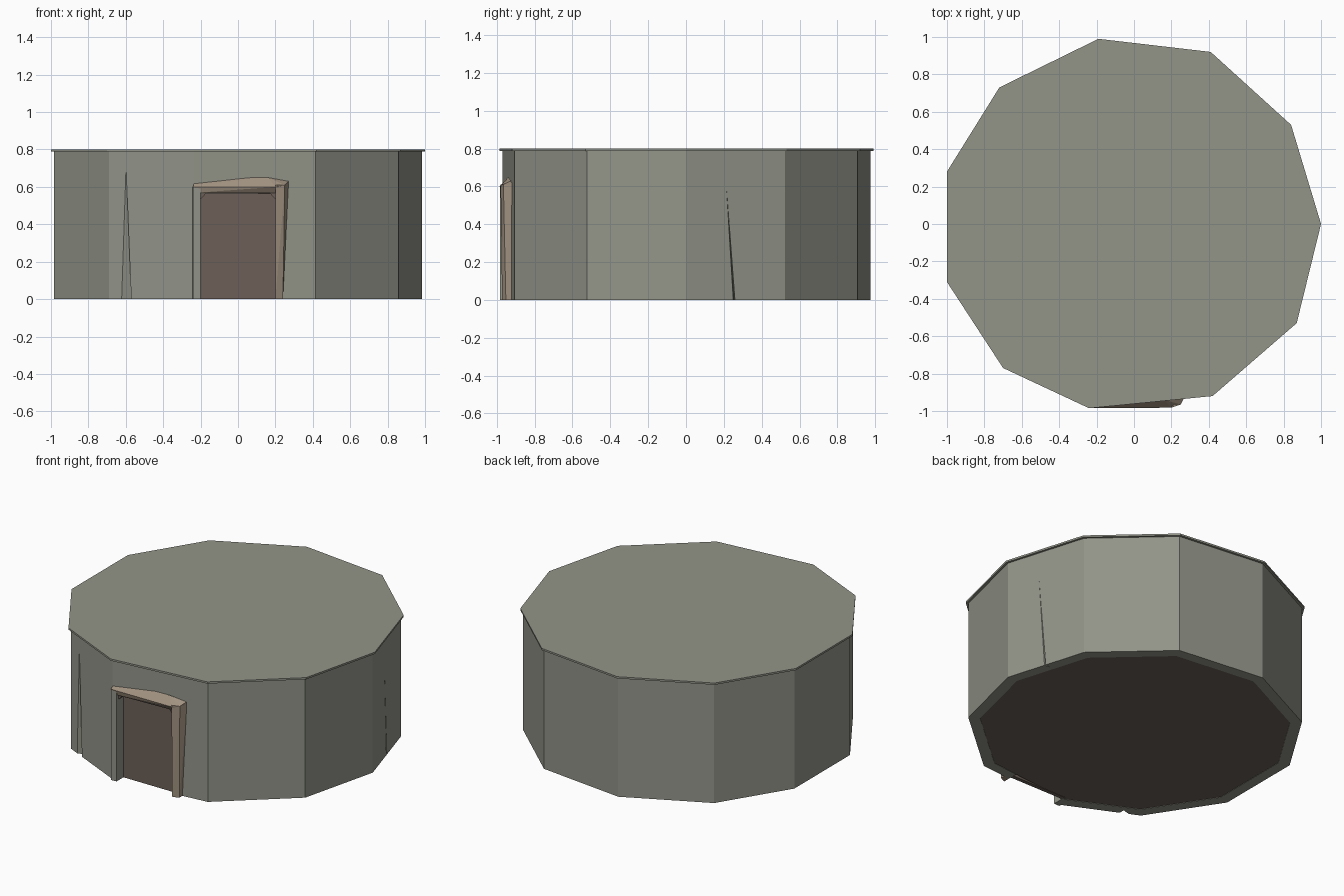
import bpy, bmesh

if "Cube" in bpy.data.objects:
    bpy.data.objects.remove(bpy.data.objects["Cube"])

# Uneven eleven-sided plan
PLAN = [(1, 0), (0.84, 0.53), (0.41, 0.92), (-0.19, 0.99), (-0.72, 0.73), (-1, 0.28),
        (-1, -0.31), (-0.70, -0.77), (-0.24, -0.985), (0.42, -0.92), (0.87, -0.53)]


def material(name, rgb):
    m = bpy.data.materials.new(name)
    m.diffuse_color = (*rgb, 1)
    m.use_nodes = True
    m.node_tree.nodes["Principled BSDF"].inputs["Base Color"].default_value = m.diffuse_color
    return m


STONE = material("stone", (0.29, 0.30, 0.25))
TRIM = material("trim", (0.36, 0.29, 0.22))
WOOD = material("door_brown", (0.15, 0.115, 0.095))


def finish(name, bm, mat):
    bmesh.ops.recalc_face_normals(bm, faces=bm.faces)
    me = bpy.data.meshes.new(name)
    bm.to_mesh(me)
    bm.free()
    ob = bpy.data.objects.new(name, me)
    bpy.context.collection.objects.link(ob)
    if mat:
        me.materials.append(mat)
    return ob


def hull(name, pts, mat=None):
    bm = bmesh.new()
    vs = [bm.verts.new(p) for p in pts]
    bmesh.ops.convex_hull(bm, input=vs)
    return finish(name, bm, mat)


def slab(name, s, z0, z1, mat):
    bm = bmesh.new()
    lo, hi = [[bm.verts.new((x * s, y * s, z)) for x, y in PLAN] for z in (z0, z1)]
    bm.faces.new(lo[::-1])
    bm.faces.new(hi)
    for i in range(len(PLAN)):
        j = (i + 1) % len(PLAN)
        bm.faces.new((lo[i], lo[j], hi[j], hi[i]))
    return finish(name, bm, mat)


def box_pts(x0, x1, y0, y1, z0, z1):
    return [(x, y, z) for x in (x0, x1) for y in (y0, y1) for z in (z0, z1)]


# Hollow wall ring
bm = bmesh.new()
rings = [[bm.verts.new((x * s, y * s, z)) for x, y in PLAN]
         for s, z in ((0.985, 0), (0.985, 0.79), (0.915, 0.79), (0.915, 0))]
n = len(PLAN)
for k in range(4):
    a, b = rings[k], rings[(k + 1) % 4]
    for i in range(n):
        j = (i + 1) % n
        bm.faces.new((a[i], a[j], b[j], b[i]))
wall = finish("wall", bm, STONE)

# Doorway, side dent and narrow crack cut into the wall
cutters = [
    hull("doorway_cutter", box_pts(-0.2, 0.2, -1.1, -0.8, -0.1, 0.565)),
    hull("dent_cutter", [(-0.66, -0.80, -0.02), (-0.57, -0.775, -0.02),
                         (-0.57, -0.86, -0.02), (-0.60, -0.802, 0.74)]),
    hull("crack_cutter", [(0.94, 0.247, -0.02), (0.94, 0.264, -0.02),
                          (0.87, 0.256, -0.02), (0.922, 0.212, 0.62)]),
]
for c in cutters:
    c.hide_render = True
    c.hide_viewport = True
    mod = wall.modifiers.new(c.name, 'BOOLEAN')
    mod.operation = 'DIFFERENCE'
    mod.solver = 'EXACT'
    mod.object = c

# Roof plate with a thin lip, and the floor plate
slab("roof", 1.0, 0.788, 0.80, STONE)
slab("floor", 0.918, 0.002, 0.015, WOOD)

# Recessed door panel
hull("door_panel", box_pts(-0.205, 0.205, -0.91, -0.885, 0, 0.57), WOOD)

# Door frame: straight left jamb, flared right jamb, sloping lintel
hull("left_jamb", [(x, y, z) for x, y in ((-0.243, -0.965), (-0.24, -0.984), (-0.2, -0.982),
                                          (-0.2, -0.91), (-0.235, -0.93))
                   for z in (0, 0.6)], STONE)
hull("right_jamb", [(0.2, -0.972, 0), (0.2, -0.91, 0), (0.24, -0.92, 0), (0.24, -0.952, 0),
                    (0.2, -0.98, 0.61), (0.2, -0.91, 0.61), (0.27, -0.92, 0.62),
                    (0.25, -0.965, 0.61)], TRIM)
hull("lintel", [(-0.24, -0.985, 0.60), (0.2, -0.982, 0.60), (0.25, -0.965, 0.61),
                (-0.23, -0.945, 0.645), (0.16, -0.94, 0.65), (0.27, -0.925, 0.63),
                (-0.24, -0.975, 0.567), (0.25, -0.955, 0.567),
                (-0.23, -0.91, 0.565), (0.26, -0.91, 0.565)], TRIM)

# Small braces in the upper door corners
for s in (-1, 1):
    hull("corner_brace", [(s * x, y, z) for x, z in ((0.2, 0.566), (0.17, 0.566), (0.2, 0.535))
                          for y in (-0.96, -0.91)], WOOD)
